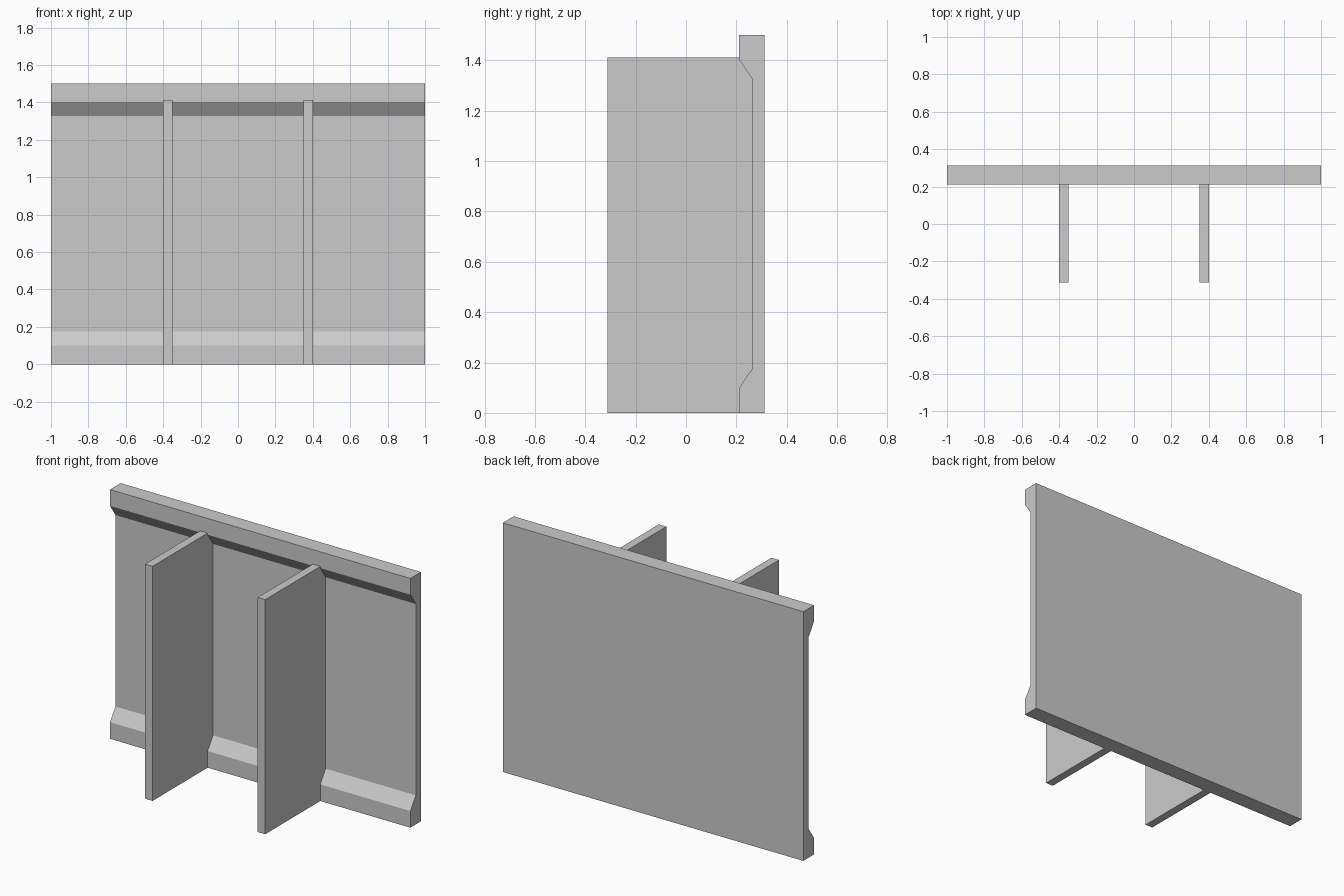
import bpy
import bmesh

if "Cube" in bpy.data.objects:
    bpy.data.objects.remove(bpy.data.objects["Cube"])


def extrude_profile(name, profile, x0, x1):
    """Solid made by sweeping a (y, z) outline from x0 to x1."""
    bm = bmesh.new()
    face = bm.faces.new([bm.verts.new((x0, y, z)) for y, z in profile])
    swept = bmesh.ops.extrude_face_region(bm, geom=[face], use_keep_orig=True)
    verts = [g for g in swept["geom"] if isinstance(g, bmesh.types.BMVert)]
    bmesh.ops.translate(bm, verts=verts, vec=(x1 - x0, 0, 0))
    bmesh.ops.recalc_face_normals(bm, faces=bm.faces)
    mesh = bpy.data.meshes.new(name)
    bm.to_mesh(mesh)
    bm.free()
    obj = bpy.data.objects.new(name, mesh)
    bpy.context.collection.objects.link(obj)
    return obj


BACK, LIP, WEB = 0.3125, 0.211, 0.2625
RIB_TOP, HEIGHT = 1.412, 1.5

# Stepped front outline shared by the panel and the ribs
step = [(LIP, 0.1), (WEB, 0.175), (WEB, 1.327), (LIP, 1.402)]

# Wall panel with thick top and bottom rails
extrude_profile("wall_panel",
                [(BACK, 0), (LIP, 0)] + step + [(LIP, HEIGHT), (BACK, HEIGHT)],
                -1, 1)

# Pair of upright ribs fitted against the panel face
rib = [(-BACK, 0), (LIP, 0)] + step + [(LIP, RIB_TOP), (-BACK, RIB_TOP)]
for side, x in (("left", -0.375), ("right", 0.375)):
    extrude_profile(f"{side}_rib", rib, x - 0.025, x + 0.025)
